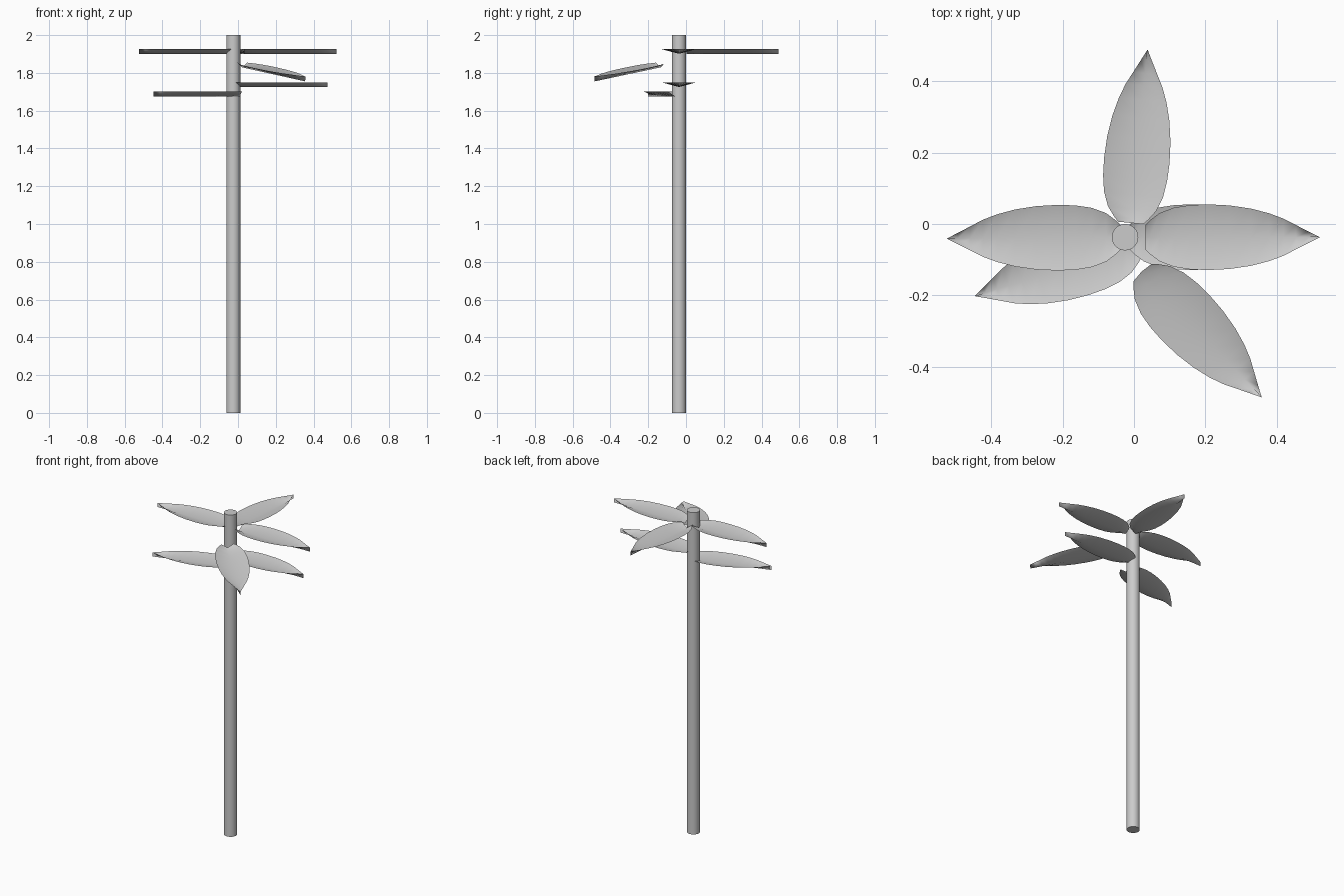
import bpy
import math
from mathutils import Matrix, Vector

if "Cube" in bpy.data.objects:
    bpy.data.objects.remove(bpy.data.objects["Cube"])

# Leaf half outline: distance from base, half width
OUTLINE = [(0, .035), (.012, .047), (.04, .068), (.08, .083), (.125, .09),
           (.175, .092), (.235, .089), (.295, .08), (.345, .067),
           (.385, .052), (.42, .034), (.455, .016), (.487, 0)]
LENGTH = OUTLINE[-1][0]
DEPTH = .025


def leaf(name, base, tip):
    """Sheet leaf with a flat rim and a sunken midrib, laid from base to tip."""
    base, tip = Vector(base), Vector(tip)
    along = (tip - base).normalized()
    side = Vector((0, 0, 1)).cross(along).normalized()
    up = along.cross(side)
    scale = (tip - base).length / LENGTH
    verts, faces = [], []
    for s, w in OUTLINE[:-1]:
        p = base + along * s * scale
        verts += [p - side * w, p - up * DEPTH, p + side * w]
    verts += [tip, tip - up * DEPTH]
    n = len(OUTLINE) - 1
    for i in range(n):
        a, b = 3 * i, 3 * i + 3
        right, mid = b, b + 1
        left = b + 2 if i < n - 1 else b
        faces += [(a, right, mid, a + 1), (a + 1, mid, left, a + 2)]
    mesh = bpy.data.meshes.new(name)
    mesh.from_pydata(verts, [], faces)
    mesh.polygons.foreach_set("use_smooth", [True] * len(mesh.polygons))
    mesh.update()
    obj = bpy.data.objects.new(name, mesh)
    bpy.context.collection.objects.link(obj)
    return obj


# Stem
bpy.ops.mesh.primitive_cylinder_add(vertices=32, radius=.037, depth=2,
                                    location=(-.025, -.037, 1))
stem = bpy.context.object
stem.name = "stem"
bpy.ops.object.shade_smooth_by_angle(angle=math.radians(35))

# Leaves around the top of the stem
leaf("upper_left_leaf", (-.038, -.037, 1.926), (-.525, -.041, 1.926))
leaf("upper_right_leaf", (.032, -.037, 1.926), (.521, -.037, 1.926))
leaf("back_leaf", (-.009, .003, 1.926), (.038, .489, 1.926))
leaf("drooping_front_leaf", (.024, -.136, 1.854), (.358, -.486, 1.78))
leaf("lower_right_leaf", (-.012, -.037, 1.75), (.475, -.037, 1.75))
leaf("lower_left_leaf", (.01, -.06, 1.701), (-.447, -.202, 1.701))
